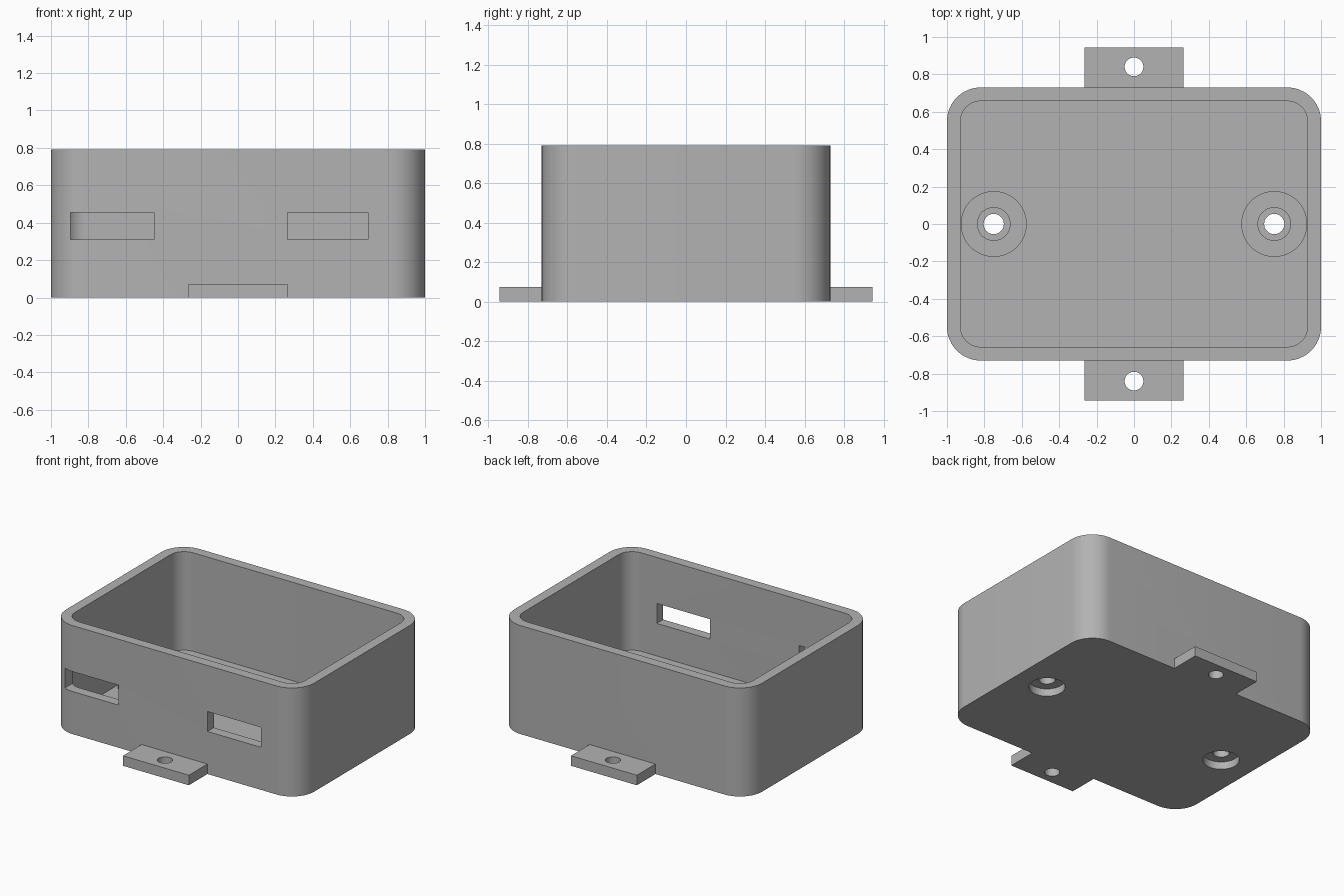
import bpy, bmesh
from math import sin, cos, pi

cube = bpy.data.objects.get("Cube")
if cube:
    bpy.data.objects.remove(cube, do_unlink=True)

grey = bpy.data.materials.new("mid_grey")
grey.use_nodes = True
COLOUR = (0.45, 0.45, 0.45, 1)
grey.diffuse_color = COLOUR
grey.node_tree.nodes["Principled BSDF"].inputs["Base Color"].default_value = COLOUR


def prism(name, outline, z0, z1):
    """Extrude a flat outline from z0 up to z1."""
    bm = bmesh.new()
    base = bm.faces.new([bm.verts.new((x, y, z0)) for x, y in outline])
    up = bmesh.ops.extrude_face_region(bm, geom=[base])["geom"]
    for v in up:
        if isinstance(v, bmesh.types.BMVert):
            v.co.z = z1
    bmesh.ops.recalc_face_normals(bm, faces=bm.faces)
    mesh = bpy.data.meshes.new(name)
    bm.to_mesh(mesh)
    bm.free()
    mesh.materials.append(grey)
    ob = bpy.data.objects.new(name, mesh)
    bpy.context.collection.objects.link(ob)
    return ob


def rounded(hx, hy, r, steps=12):
    pts = []
    for q, (sx, sy) in enumerate([(1, 1), (-1, 1), (-1, -1), (1, -1)]):
        for i in range(steps + 1):
            a = (q + i / steps) * pi / 2
            pts.append((sx * (hx - r) + r * cos(a), sy * (hy - r) + r * sin(a)))
    return pts


def circle(x, y, r, n=48):
    return [(x + r * cos(2 * pi * i / n), y + r * sin(2 * pi * i / n)) for i in range(n)]


def box(x0, x1, y0, y1):
    return [(x0, y0), (x1, y0), (x1, y1), (x0, y1)]


def combine(target, other, operation):
    mod = target.modifiers.new("combine", "BOOLEAN")
    mod.operation, mod.solver, mod.object = operation, "EXACT", other
    bpy.ops.object.select_all(action="DESELECT")
    bpy.context.view_layer.objects.active = target
    target.select_set(True)
    bpy.ops.object.modifier_apply(modifier=mod.name)
    bpy.data.objects.remove(other, do_unlink=True)


W, D, H, FLOOR, WALL = 1.0, 0.73, 0.79, 0.073, 0.073

# Open tray with rounded corners
case = prism("enclosure", rounded(W, D, 0.18), 0, H)
combine(case, prism("cavity", rounded(W - WALL, D - WALL, 0.107), FLOOR, H + 0.2), "DIFFERENCE")

# Two windows in the front wall
for x0, x1 in ((-0.895, -0.45), (0.265, 0.695)):
    combine(case, prism("window", box(x0, x1, -0.9, -0.5), 0.31, 0.455), "DIFFERENCE")

# Mounting tabs with screw holes, front and back
for s in (-1, 1):
    ys = sorted((s * (D - 0.04), s * 0.944))
    combine(case, prism("tab", box(-0.265, 0.265, *ys), 0, FLOOR), "UNION")
    combine(case, prism("tab_hole", circle(0, s * 0.84, 0.05), -0.1, 0.2), "DIFFERENCE")

# Stepped screw bosses with a head pocket underneath
for s in (-1, 1):
    x = s * 0.75
    combine(case, prism("boss", circle(x, 0, 0.176), 0.04, 0.14), "UNION")
    combine(case, prism("post", circle(x, 0, 0.09), 0.06, 0.2), "UNION")
    combine(case, prism("pocket", circle(x, 0, 0.12), -0.1, 0.055), "DIFFERENCE")
    combine(case, prism("screw_hole", circle(x, 0, 0.054), -0.1, 0.4), "DIFFERENCE")

bpy.ops.object.select_all(action="DESELECT")
bpy.context.view_layer.objects.active = case
case.select_set(True)
bpy.ops.object.shade_smooth_by_angle(angle=pi / 6)
